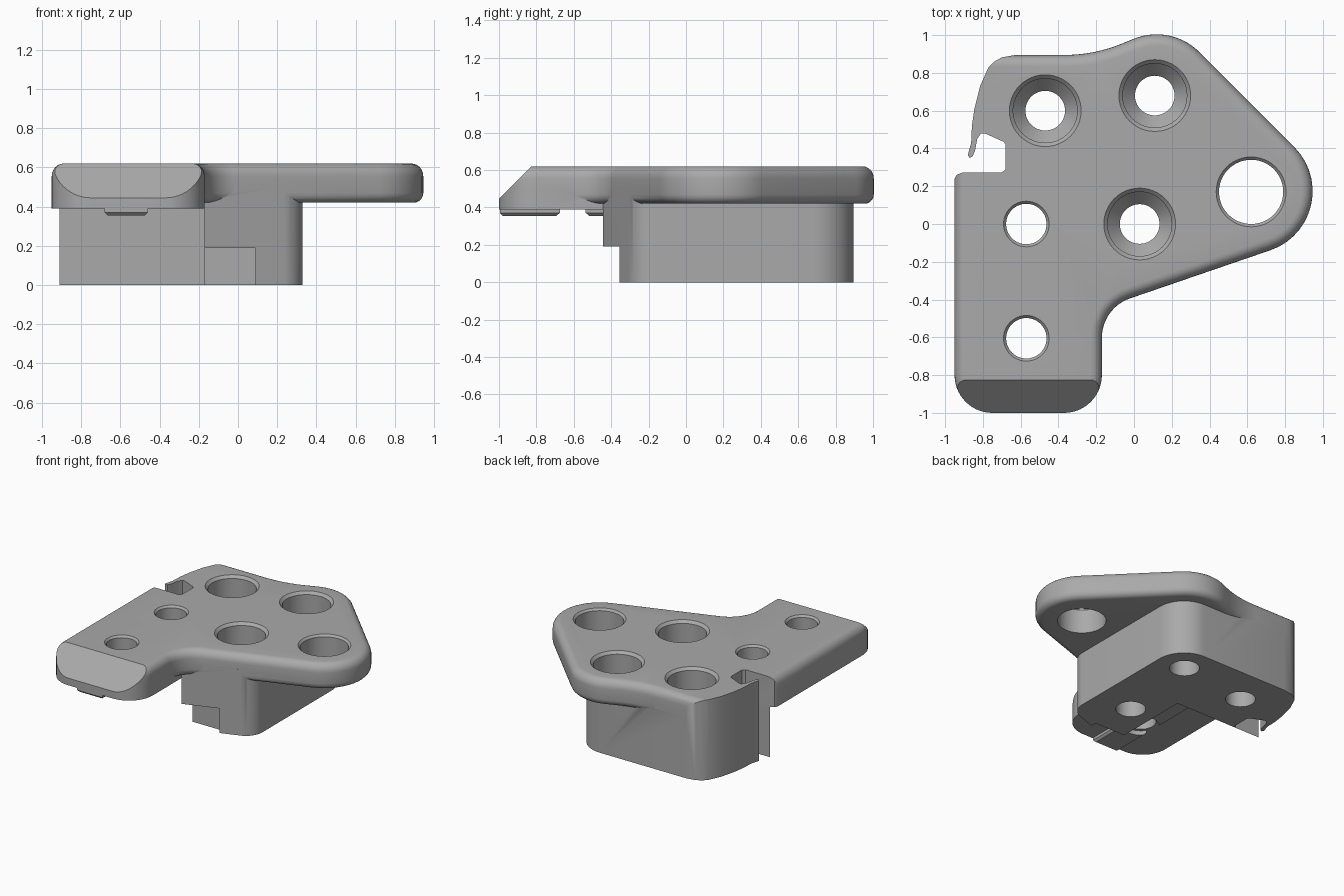
import bpy, bmesh, math
from mathutils import Vector

cube = bpy.data.objects.get("Cube")
if cube:
    bpy.data.objects.remove(cube, do_unlink=True)

grey = bpy.data.materials.new("plain grey")
grey.use_nodes = True
grey.diffuse_color = (0.4, 0.4, 0.4, 1)
grey.node_tree.nodes["Principled BSDF"].inputs["Base Color"].default_value = (0.4, 0.4, 0.4, 1)


def rounded(corners, steps=14):
    """Closed outline from (x, y, radius) corners; radius 0 stays sharp."""
    pts = []
    for i, (x, y, r) in enumerate(corners):
        p = Vector((x, y))
        if r == 0:
            pts.append(p)
            continue
        a = (Vector(corners[i - 1][:2]) - p).normalized()
        b = (Vector(corners[(i + 1) % len(corners)][:2]) - p).normalized()
        half = a.angle(b) / 2
        centre = p + (a + b).normalized() * r / math.sin(half)
        start = p + a * r / math.tan(half) - centre
        sweep = math.pi - 2 * half
        turn = 1 if a.x * b.y - a.y * b.x < 0 else -1
        for k in range(steps + 1):
            t = turn * sweep * k / steps
            c, s = math.cos(t), math.sin(t)
            pts.append(centre + Vector((start.x * c - start.y * s, start.x * s + start.y * c)))
    return pts


def inset(pts, d):
    """Move a counter-clockwise outline inward by d."""
    out = []
    for i, p in enumerate(pts):
        e1 = (p - pts[i - 1]).normalized()
        e2 = (pts[(i + 1) % len(pts)] - p).normalized()
        n1, n2 = Vector((-e1.y, e1.x)), Vector((-e2.y, e2.x))
        out.append(p + (n1 + n2) * d / (1 + n1.dot(n2)))
    return out


def loft(name, layers):
    """Solid through stacked (outline, z) layers."""
    bm = bmesh.new()
    rings = [[bm.verts.new((p[0], p[1], z)) for p in pts] for pts, z in layers]
    n = len(rings[0])
    for lo, hi in zip(rings, rings[1:]):
        for i in range(n):
            j = (i + 1) % n
            bm.faces.new((lo[i], lo[j], hi[j], hi[i]))
    bm.faces.new(rings[0][::-1])
    bm.faces.new(rings[-1])
    bmesh.ops.recalc_face_normals(bm, faces=bm.faces)
    mesh = bpy.data.meshes.new(name)
    bm.to_mesh(mesh)
    bm.free()
    mesh.materials.append(grey)
    ob = bpy.data.objects.new(name, mesh)
    bpy.context.collection.objects.link(ob)
    return ob


def prism(name, pts, z0, z1):
    return loft(name, [(pts, z0), (pts, z1)])


def box(name, x0, x1, y0, y1, z0, z1):
    return prism(name, [(x0, y0), (x1, y0), (x1, y1), (x0, y1)], z0, z1)


def turned(name, x, y, profile, n=48):
    """Round cutter from (radius, z) steps."""
    def ring(r):
        return [(x + r * math.cos(math.tau * k / n), y + r * math.sin(math.tau * k / n)) for k in range(n)]
    return loft(name, [(ring(r), z) for r, z in profile])


def combine(ob, other, operation):
    mod = ob.modifiers.new(operation, 'BOOLEAN')
    mod.operation, mod.solver, mod.object = operation, 'EXACT', other
    bpy.context.view_layer.objects.active = ob
    bpy.ops.object.modifier_apply(modifier=mod.name)
    bpy.data.objects.remove(other, do_unlink=True)


TOP = 0.62

# Top plate with rounded upper and lower rims
outline = rounded([
    (-0.95, -1, 0.2), (-0.17, -1, 0.2), (-0.17, -0.445, 0.22), (1.223, 0.033, 0.33),
    (0.196, 1.06, 0.32), (-0.213, 0.895, 0.8), (-0.95, 0.895, 0)])
layers = []
for k in range(6):
    a = math.pi / 2 * k / 5
    layers.append((inset(outline, 0.05 * (1 - math.sin(a))), 0.42 + 0.05 * (1 - math.cos(a))))
for k in range(7):
    a = math.pi / 2 * k / 6
    layers.append((inset(outline, 0.06 * (1 - math.cos(a))), TOP - 0.065 * (1 - math.sin(a))))
bracket = loft("mounting_bracket", layers)

# Thicker front arm, and the L-shaped lower block
arm = rounded([(-0.95, -1, 0.2), (-0.17, -1, 0.2), (-0.17, 0.4, 0), (-0.95, 0.4, 0)])
combine(bracket, prism("arm", arm, 0.39, 0.5), 'UNION')
block = rounded([(-0.17, -0.445, 0), (0.33, -0.2735, 0.14), (0.33, 0.895, 0.22),
                 (-0.95, 0.895, 0), (-0.95, 0.272, 0), (-0.17, 0.272, 0)])
combine(bracket, prism("lower_block", block, 0, 0.51), 'UNION')

# Key strip under the arm, with chamfered lower edges
strip = [(-0.68, -0.995), (-0.46, -0.995), (-0.46, 0.3), (-0.68, 0.3)]
slim = [(-0.665, -0.98), (-0.475, -0.98), (-0.475, 0.3), (-0.665, 0.3)]
combine(bracket, loft("key_strip", [(slim, 0.355), (strip, 0.37), (strip, 0.42)]), 'UNION')

# Side notch with its thin hook, and the rounded back corner
side = [(-1.2, 0.23), (-0.955, 0.23), (-0.94, 0.26), (-0.91, 0.272), (-0.7, 0.272), (-0.68, 0.29),
        (-0.68, 0.42), (-0.69, 0.435), (-0.79, 0.48), (-0.81, 0.48), (-0.83, 0.45), (-0.842, 0.386),
        (-0.855, 0.358), (-0.87, 0.35), (-0.88, 0.365), (-0.862, 0.43), (-0.858, 0.52),
        (-0.845, 0.61), (-0.815, 0.73), (-0.77, 0.83), (-0.74, 0.86), (-0.7, 0.882),
        (-0.62, 0.896), (-0.62, 1.2), (-1.2, 1.2)]
combine(bracket, prism("side_cut", side, -0.1, 0.8), 'DIFFERENCE')

# Sloped front end
wedge = loft("front_slope", [([(-1.2, -1.2), (0, -1.2), (0, -1), (-1.2, -1)], 0.445),
                             ([(-1.2, -1.2), (0, -1.2), (0, -0.72), (-1.2, -0.72)], 0.725)])
combine(bracket, wedge, 'DIFFERENCE')

# Recess under the front lip of the block
combine(bracket, box("lip_recess", -0.3, 0.09, -0.6, -0.31, -0.1, 0.19), 'DIFFERENCE')

# Countersunk screw holes
for x, y in ((-0.47, 0.6), (0.11, 0.68), (0.03, 0)):
    combine(bracket, turned("screw_hole", x, y, [
        (0.105, -0.1), (0.105, 0.3), (0.17, 0.37), (0.17, 0.6), (0.2, 0.63)]), 'DIFFERENCE')

# Large plain hole
combine(bracket, turned("large_hole", 0.62, 0.17, [
    (0.17, 0.2), (0.17, 0.605), (0.195, 0.63)]), 'DIFFERENCE')

# Small arm holes, widened through the key strip
for y in (0, -0.605):
    combine(bracket, turned("arm_hole", -0.57, y, [
        (0.13, 0.2), (0.13, 0.39), (0.107, 0.39), (0.107, 0.605), (0.13, 0.63)]), 'DIFFERENCE')

# Smooth curved faces, keep edges sharp
bpy.ops.object.select_all(action='DESELECT')
bracket.select_set(True)
bpy.context.view_layer.objects.active = bracket
bpy.ops.object.shade_smooth_by_angle(angle=math.radians(30))
